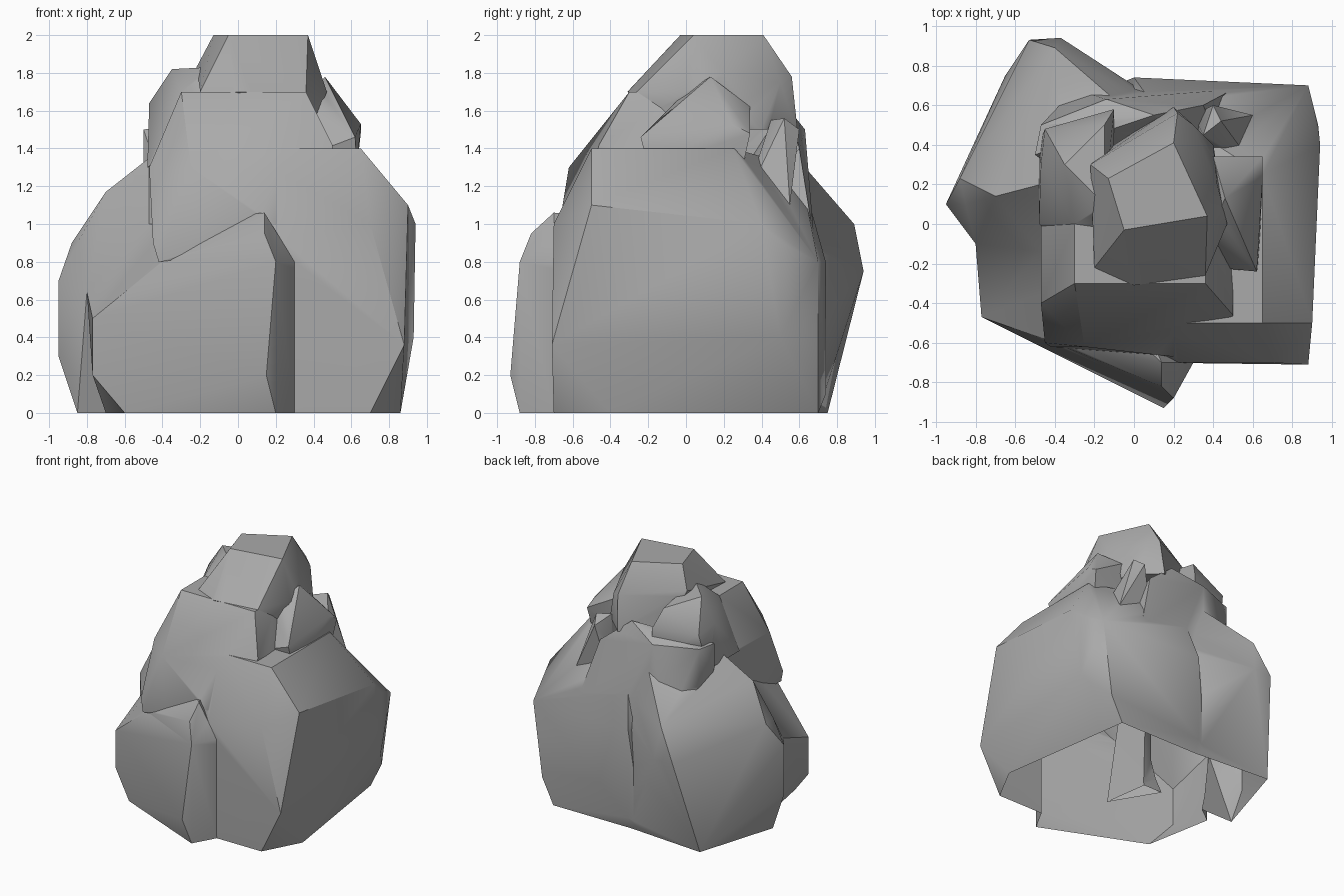
import bpy
import bmesh
import math

# Remove only the default object
default_cube = bpy.data.objects.get("Cube")
if default_cube:
    bpy.data.objects.remove(default_cube, do_unlink=True)

# One plain stone colour
stone_grey = bpy.data.materials.new("stone_grey")
stone_grey.use_nodes = True
grey = (.4, .4, .4, 1)
stone_grey.diffuse_color = grey
stone_grey.node_tree.nodes["Principled BSDF"].inputs["Base Color"].default_value = grey


def layer(height, left, right, front, back):
    """Level rectangular cross-section of a stone."""
    return [(x, y, height) for x in (left, right) for y in (front, back)]


def post(x, y, bottom, top):
    """Upright edge of a stone."""
    return [(x, y, bottom), (x, y, top)]


def tip(x, y, z):
    """Single projecting corner of a stone."""
    return [(x, y, z)]


def hewn_stone(name, *features):
    """Wrap layers, posts and tips in one convex, faceted block of stone."""
    mesh = bmesh.new()
    for feature in features:
        for corner in feature:
            mesh.verts.new(corner)
    hull = bmesh.ops.convex_hull(mesh, input=mesh.verts)
    unused = {item for item in hull["geom_interior"] + hull["geom_unused"]
              if isinstance(item, bmesh.types.BMVert)}
    bmesh.ops.delete(mesh, geom=list(unused), context="VERTS")
    bmesh.ops.recalc_face_normals(mesh, faces=mesh.faces)
    data = bpy.data.meshes.new(name)
    mesh.to_mesh(data)
    mesh.free()
    data.materials.append(stone_grey)
    stone = bpy.data.objects.new(name, data)
    bpy.context.collection.objects.link(stone)
    return stone


# Broad base block with a chamfered front corner
boulder = hewn_stone(
    "boulder",
    layer(height=1.4, left=.65, right=0, front=-.5, back=.25),
    post(x=.1, y=-.7, bottom=0, top=.9),
    post(x=.7, y=-.7, bottom=0, top=1),
    post(x=.93, y=.5, bottom=.4, top=.9),
    post(x=0, y=.74, bottom=.1, top=.8),
    tip(x=.86, y=-.4, z=0),
    tip(x=.88, y=-.71, z=.36),
    tip(x=.7, y=.7, z=0),
    tip(x=.8, y=.7, z=.2),
    tip(x=-.1, y=.7, z=0),
    tip(x=.9, y=-.5, z=1.1),
    tip(x=.94, y=.4, z=1),
    tip(x=.88, y=.7, z=.8),
    tip(x=.1, y=.6, z=1.3),
)

# Front block ending in an upright ridge
front_block = hewn_stone(
    "front_block",
    post(x=.15, y=-.93, bottom=.2, top=.2),
    post(x=.2, y=-.88, bottom=0, top=.8),
    post(x=.3, y=-.7, bottom=0, top=.8),
    post(x=-.77, y=-.47, bottom=.2, top=.5),
    post(x=-.3, y=.3, bottom=0, top=1),
    tip(x=-.6, y=-.54, z=0),
    tip(x=-.7, y=0, z=0),
    tip(x=-.8, y=-.1, z=.64),
    tip(x=.14, y=-.82, z=.95),
    tip(x=.14, y=-.7, z=1.06),
    tip(x=-.4, y=-.6, z=.8),
    tip(x=-.47, y=-.14, z=1),
)

# Wedge-shaped block at the back corner
right_back_block = hewn_stone(
    "right_back_block",
    post(x=-.85, y=.1, bottom=0, top=.9),
    post(x=-.95, y=.1, bottom=.3, top=.7),
    post(x=0, y=.1, bottom=0, top=1),
    post(x=0, y=.7, bottom=0, top=.8),
    tip(x=-.65, y=.75, z=0),
    tip(x=-.8, y=-.1, z=.64),
    tip(x=-.47, y=-.14, z=1),
    tip(x=-.53, y=.93, z=.75),
    tip(x=-.37, y=.94, z=.75),
    tip(x=-.4, y=.89, z=1),
    tip(x=-.88, y=.23, z=.9),
    tip(x=-.7, y=.14, z=1.17),
    tip(x=-.47, y=.2, z=1.35),
    tip(x=-.1, y=.63, z=1.3),
    tip(x=.2, y=.5, z=1.2),
)

# Tall sloping shoulder below the summit
front_shoulder = hewn_stone(
    "front_shoulder",
    layer(height=.9, left=.5, right=-.45, front=-.6, back=.2),
    layer(height=1.3, left=.5, right=-.47, front=-.4, back=.2),
    layer(height=1.7, left=.36, right=-.3, front=-.3, back=0),
    tip(x=-.42, y=-.62, z=.8),
    tip(x=-.25, y=-.62, z=1.3),
    tip(x=.2, y=-.67, z=1),
    tip(x=.5, y=-.46, z=1.42),
)

# Narrow ledge beside the summit
left_ledge = hewn_stone(
    "left_ledge",
    layer(height=1.3, left=.63, right=.2, front=-.2, back=.3),
    tip(x=.62, y=-.24, z=1.46),
    tip(x=.65, y=.24, z=1.53),
    tip(x=.65, y=.34, z=1.48),
    tip(x=.4, y=0, z=1.7),
    tip(x=.46, y=.13, z=1.78),
    tip(x=.4, y=.34, z=1.62),
)

# Low sloping slab behind the summit
back_slab = hewn_stone(
    "back_slab",
    layer(height=.9, left=.5, right=-.3, front=.2, back=.68),
    post(x=-.5, y=.35, bottom=1.3, top=1.5),
    post(x=-.47, y=.5, bottom=1.2, top=1.5),
    post(x=-.14, y=.63, bottom=1.2, top=1.5),
    tip(x=.35, y=.6, z=1.4),
    tip(x=.1, y=.55, z=1.6),
)

# Leaning slab on the far side of the summit
right_slab = hewn_stone(
    "right_slab",
    layer(height=1.3, left=-.1, right=-.48, front=0, back=.4),
    post(x=-.1, y=.58, bottom=1.3, top=1.6),
    tip(x=-.2, y=-.2, z=1.5),
    tip(x=-.47, y=.3, z=1.64),
    tip(x=-.45, y=.48, z=1.6),
    tip(x=-.3, y=0, z=1.7),
    tip(x=-.35, y=.3, z=1.82),
    tip(x=-.15, y=.1, z=1.83),
    tip(x=-.15, y=.5, z=1.75),
)

# Small upright shard at the back edge
back_shard = hewn_stone(
    "back_shard",
    layer(height=1.1, left=.6, right=.3, front=.3, back=.55),
    tip(x=.44, y=.52, z=1.56),
    tip(x=.35, y=.45, z=1.55),
    tip(x=.4, y=.6, z=1.5),
)

# Flat-topped summit stone
summit = hewn_stone(
    "summit",
    layer(height=1.5, left=.4, right=-.1, front=-.1, back=.4),
    tip(x=.2, y=.59, z=1.5),
    tip(x=.22, y=.56, z=1.78),
    tip(x=0, y=-.31, z=1.7),
    tip(x=.36, y=-.26, z=1.7),
    tip(x=-.2, y=-.22, z=1.7),
    tip(x=.47, y=0, z=1.7),
    tip(x=.42, y=.2, z=1.8),
    tip(x=.3, y=.5, z=1.75),
    tip(x=-.22, y=.3, z=1.83),
    tip(x=-.13, y=.23, z=2),
    tip(x=-.05, y=-.03, z=2),
    tip(x=.37, y=.04, z=2),
    tip(x=.2, y=.41, z=2),
)

# Fuse the stones into one weathered shell
bpy.ops.object.select_all(action="DESELECT")
boulder.select_set(True)
bpy.context.view_layer.objects.active = boulder
for stone in (front_block, right_back_block, front_shoulder, left_ledge,
              back_slab, right_slab, back_shard, summit):
    fuse = boulder.modifiers.new("fuse", "BOOLEAN")
    fuse.operation = "UNION"
    fuse.solver = "EXACT"
    fuse.object = stone
    bpy.ops.object.modifier_apply(modifier=fuse.name)
    bpy.data.objects.remove(stone, do_unlink=True)

# Leave the underside open
shell = bmesh.new()
shell.from_mesh(boulder.data)
underside = [face for face in shell.faces
             if all(vert.co.z < .01 for vert in face.verts)]
bmesh.ops.delete(shell, geom=underside, context="FACES")
shell.to_mesh(boulder.data)
shell.free()
bpy.ops.object.shade_smooth_by_angle(angle=math.radians(35))
